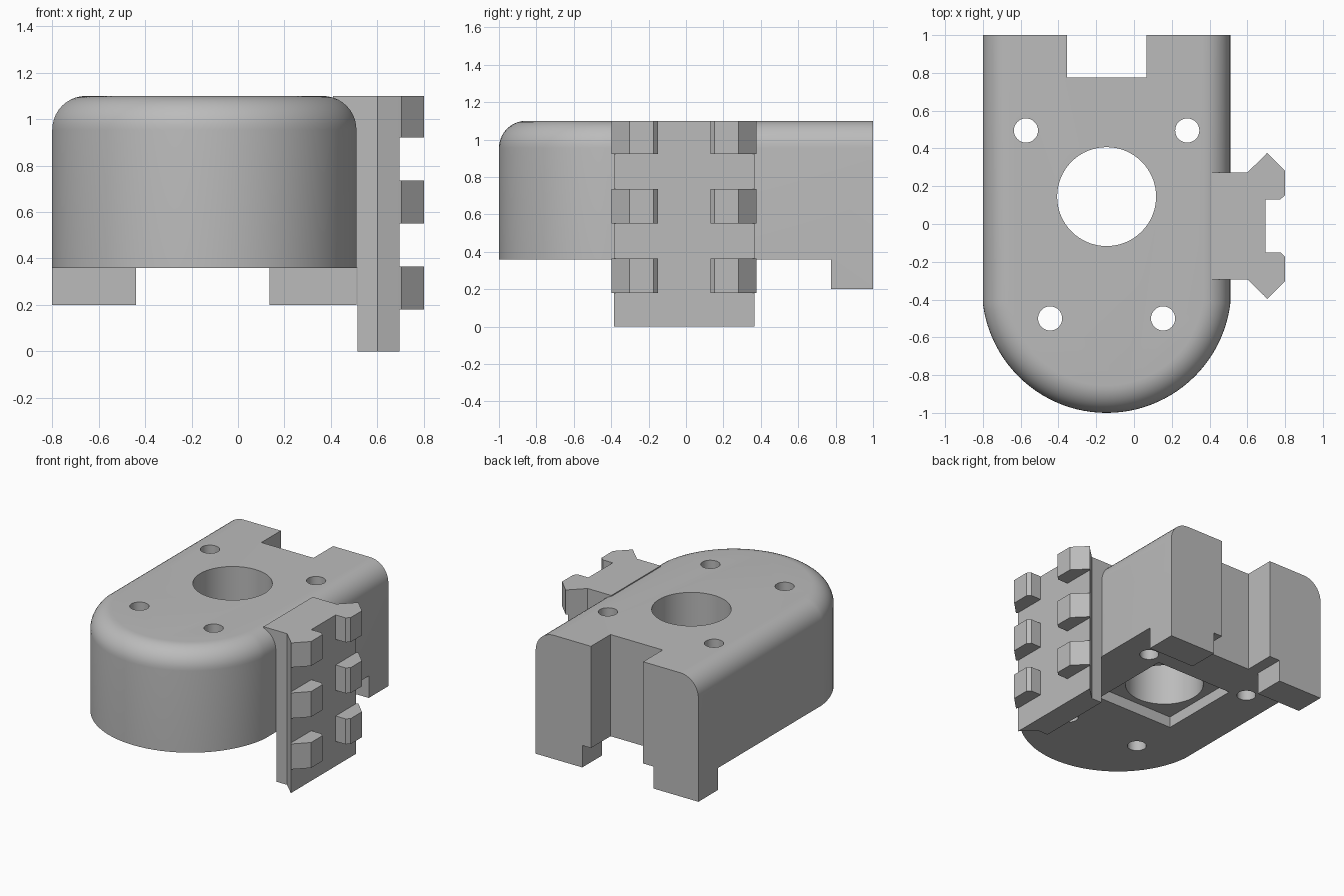
import bpy, bmesh, math
from mathutils import Vector

old = bpy.data.objects.get("Cube")
if old:
    bpy.data.objects.remove(old, do_unlink=True)

grey = bpy.data.materials.new("plain_grey")
grey.use_nodes = True
colour = (0.5, 0.5, 0.5, 1)
grey.diffuse_color = colour
grey.node_tree.nodes["Principled BSDF"].inputs["Base Color"].default_value = colour

CX = -0.145          # body centre line
RAIL_Y = -0.01       # rail centre line
TOP, FLOOR, FOOT = 1.10, 0.36, 0.20
HALF, ARC, ARC_Y, ROUND = 0.655, 0.66, -0.34, 0.145


def stack(name, rings):
    """Solid skinned over a stack of matching closed rings."""
    bm = bmesh.new()
    loops = [[bm.verts.new(p) for p in ring] for ring in rings]
    for low, high in zip(loops, loops[1:]):
        for i in range(len(low)):
            j = (i + 1) % len(low)
            bm.faces.new((low[i], low[j], high[j], high[i]))
    bm.faces.new(loops[0][::-1])
    bm.faces.new(loops[-1])
    bmesh.ops.recalc_face_normals(bm, faces=bm.faces)
    mesh = bpy.data.meshes.new(name)
    bm.to_mesh(mesh)
    bm.free()
    mesh.materials.append(grey)
    obj = bpy.data.objects.new(name, mesh)
    bpy.context.collection.objects.link(obj)
    return obj


def prism(name, outline, z0, z1):
    return stack(name, [[(x, y, z) for x, y in outline] for z in (z0, z1)])


def box(name, x0, x1, y0, y1, z0, z1):
    return prism(name, [(x0, y0), (x1, y0), (x1, y1), (x0, y1)], z0, z1)


def drill(x, y, radius, sides):
    turn = [math.tau * i / sides for i in range(sides)]
    ring = [(x + radius * math.cos(a), y + radius * math.sin(a)) for a in turn]
    return prism("drill", ring, -1, 2)


def cut(obj, cutters):
    """Subtract the cutters, keep the result and drop the cutters."""
    for cutter in cutters:
        cutter.hide_render = True
        mod = obj.modifiers.new("cut", 'BOOLEAN')
        mod.operation, mod.solver, mod.object = 'DIFFERENCE', 'EXACT', cutter
    graph = bpy.context.evaluated_depsgraph_get()
    mesh = bpy.data.meshes.new_from_object(obj.evaluated_get(graph))
    obj.modifiers.clear()
    obj.data = mesh
    for cutter in cutters:
        bpy.data.objects.remove(cutter, do_unlink=True)


def body_ring(inset, z, steps=48):
    """Square back, bowed front; the back edge never moves inwards."""
    half, radius = HALF - inset, ARC - inset
    start = math.acos(half / radius)
    ring = [(CX + half, 1, z), (CX - half, 1, z)]
    for i in range(steps + 1):
        a = math.pi + start + (math.pi - 2 * start) * i / steps
        ring.append((CX + radius * math.cos(a), ARC_Y + radius * math.sin(a), z))
    return ring


# Body with rounded top edge
rings = [body_ring(0, FOOT)]
for i in range(11):
    a = math.pi / 2 * i / 10
    rings.append(body_ring(ROUND * (1 - math.cos(a)), TOP - ROUND + ROUND * math.sin(a)))
body = stack("body", rings)

# Feet, rear slot, underside pocket and through holes
cutters = [
    box("under_front", -2, 2, -2, 0.775, 0, FLOOR),
    box("under_middle", -0.44, 0.135, 0.5, 2, 0, FLOOR),
    box("rear_slot", -0.355, 0.065, 0.775, 2, 0, 2),
    box("pocket", CX - 0.31, CX + 0.31, -0.165, 0.455, 0, FLOOR + 0.08),
    drill(CX, 0.145, 0.262, 64),
]
for side in (-1, 1):
    cutters.append(drill(CX + side * 0.427, 0.495, 0.064, 32))
    cutters.append(drill(CX + side * 0.299, -0.5, 0.064, 32))
cut(body, cutters)

# Side rail: flared plate, with its tongue let into the body
half_plate = [(0.41, 0.283), (0.60, 0.283), (0.695, 0.375)]
outline = [(x, RAIL_Y - y) for x, y in half_plate]
outline += [(x, RAIL_Y + y) for x, y in reversed(half_plate)]
rail = prism("rail_plate", outline, 0, TOP)
cut(rail, [box("under_tongue", 0, 0.515, -1, 1, -1, FLOOR)])

# Rail teeth, three levels on both edges
tooth = [(0.69, 0.14), (0.775, 0.14), (0.80, 0.163), (0.80, 0.292),
         (0.705, 0.387), (0.69, 0.371)]
teeth = []
for level in range(3):
    z = 0.18 + 0.371 * level
    top = min(z + 0.185, TOP)
    for side, word in ((-1, "front"), (1, "back")):
        points = [(x, RAIL_Y + side * y) for x, y in tooth]
        teeth.append(prism(f"rail_tooth_{word}_{level + 1}", points, z, top))

# Smooth the curved walls, keep the edges sharp
bpy.ops.object.select_all(action='DESELECT')
for obj in [body, rail] + teeth:
    obj.select_set(True)
bpy.context.view_layer.objects.active = body
bpy.ops.object.shade_smooth_by_angle(angle=math.radians(30))
